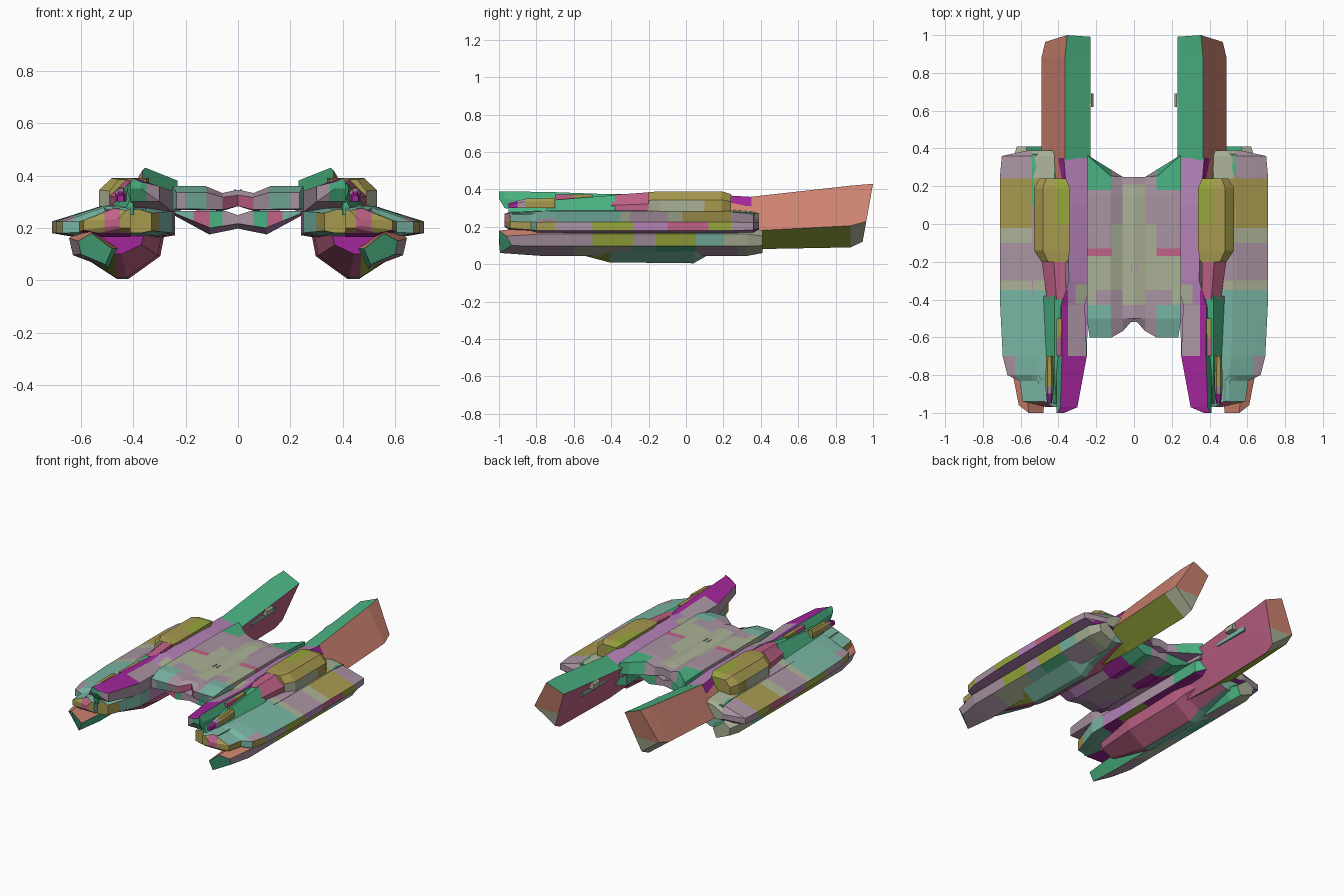
import bpy, bmesh
from mathutils import Vector

if "Cube" in bpy.data.objects:
    bpy.data.objects.remove(bpy.data.objects["Cube"])

# Palette
PALETTE = {
    "sage": (168, 175, 148), "mauve": (168, 146, 162), "mint": (120, 180, 162),
    "olive": (165, 152, 80), "magenta": (160, 42, 152), "purple": (178, 128, 182),
    "green": (75, 175, 128), "salmon": (205, 130, 112), "rose": (190, 98, 134),
    "lime": (150, 165, 62)}
NAMES = list(PALETTE)
MATS = []
for name, rgb in PALETTE.items():
    m = bpy.data.materials.new(name)
    m.use_nodes = True
    col = [(c / 255) ** 2.2 for c in rgb] + [1]
    m.diffuse_color = col
    m.node_tree.nodes["Principled BSDF"].inputs["Base Color"].default_value = col
    MATS.append(m)


def loft(name, profile, stations, rule, ycuts=(), xcuts=(), zcuts=(), warp=None):
    """Sweep a unit profile through boxes (y, x0, x1, z0, z1), colour it, mirror it."""
    bm = bmesh.new()
    rings = [[bm.verts.new((x0 + u * (x1 - x0), y, z0 + v * (z1 - z0))) for u, v in profile]
             for y, x0, x1, z0, z1 in stations]
    n = len(profile)
    for a, b in zip(rings, rings[1:]):
        for i in range(n):
            j = (i + 1) % n
            bm.faces.new((a[i], a[j], b[j], b[i]))
    bm.faces.new(rings[0])
    bm.faces.new(rings[-1])
    if warp:
        for v in bm.verts:
            v.co.y = warp(v.co)
    bmesh.ops.recalc_face_normals(bm, faces=bm.faces)
    inner = [f for f in bm.faces if all(abs(v.co.x) < 1e-5 for v in f.verts)]
    bmesh.ops.delete(bm, geom=inner, context="FACES")
    for axis, cuts in zip(((1, 0, 0), (0, 1, 0), (0, 0, 1)), (xcuts, ycuts, zcuts)):
        for c in cuts:
            bmesh.ops.bisect_plane(bm, geom=bm.verts[:] + bm.edges[:] + bm.faces[:],
                                   plane_co=Vector(axis) * c, plane_no=axis)
    bm.normal_update()
    for f in bm.faces:
        colour = rule if isinstance(rule, str) else rule(f.calc_center_median(), f.normal)
        f.material_index = NAMES.index(colour)
    me = bpy.data.meshes.new(name)
    bm.to_mesh(me)
    bm.free()
    for m in MATS:
        me.materials.append(m)
    ob = bpy.data.objects.new(name, me)
    bpy.context.collection.objects.link(ob)
    ob.modifiers.new("mirror", "MIRROR").use_clip = True


def band(value, steps, last):
    """Pick a colour by the first limit the value falls under."""
    return next((c for limit, c in steps if value < limit), last)


BOX = [(0, 0), (0, 1), (1, 1), (1, 0)]
CHAMFER = [(0, 0), (0, .7), (.25, 1), (.75, 1), (1, .7), (1, 0)]


# Rear booms: kite section with a raked end
def boom_rule(c, n):
    if n.y > .7:
        return "salmon" if c.z > .22 else "sage"
    if n.x < -.5:
        return "rose"
    if n.z < -.3:
        return "lime" if c.y < .9 else "sage"
    return "salmon" if n.x > .3 else "green"


loft("rear_boom", [(0, .84), (.52, 1), (1, .35), (.4, 0)],
     [(-.5, .28, .46, .12, .3), (.34, .23, .49, .08, .36),
      (.88, .23, .49, .09, .42), (1, .23, .47, .12, .43)], boom_rule, zcuts=(.22,),
     warp=lambda co: co.y - (.43 - co.z) * .18 if co.y > .95 else co.y)
loft("boom_inner_rail", BOX, [(.5, .25, .29, .27, .3), (.76, .25, .29, .27, .3)], "mint")
loft("boom_inner_knob", CHAMFER, [(.62, .215, .26, .3, .345), (.69, .215, .26, .3, .345)], "sage")


# Upper spine running forward from each boom
def spine_rule(c, n):
    if n.y < -.4:
        return "mauve" if c.x < .35 else "green"
    if n.z > .5:
        if c.y < -.7 or (c.y < -.35 and c.x > .35) or (c.y > .2 and c.x > .37):
            return "magenta"
        return band(c.y, [(-.42, "mauve"), (-.32, "sage" if c.x < .31 else "purple")], "purple")
    return band(c.y, [(-.35, "green"), (.1, "mauve")], "magenta") if n.x > 0 else "mauve"


loft("upper_spine", [(0, 0), (0, .65), (.82, 1), (1, .55), (1, 0)],
     [(-1, .37, .41, .35, .39), (-.97, .30, .41, .3, .39), (-.7, .25, .41, .26, .385),
      (-.43, .26, .41, .25, .375), (-.3, .23, .37, .25, .375), (.1, .22, .38, .25, .375),
      (.35, .24, .40, .25, .36)], spine_rule, ycuts=(-.42, -.35, -.32, .2),
     xcuts=(.31, .35, .37))

# Shoulder block, its neck and the weapon housing
loft("shoulder_block", [(0, 0), (0, 1), (.75, 1), (1, .65), (1, 0)],
     [(-.2, .35, .49, .26, .385), (-.14, .34, .53, .26, .39), (.19, .34, .53, .26, .39),
      (.24, .36, .5, .26, .375)],
     lambda c, n: "lime" if c.x < .42 and c.y > 0
     else "sage" if n.x > .8 and c.y < .1 else "olive", xcuts=(.42,), ycuts=(0, .1))
loft("shoulder_neck", [(0, 0), (0, 1), (.5, 1), (1, .5), (1, 0)],
     [(-.4, .36, .46, .26, .37), (-.19, .36, .49, .26, .385)], "rose")
loft("weapon_housing", [(0, 0), (0, 1), (.4, 1), (1, .3), (1, 0)],
     [(-.95, .4, .43, .25, .31), (-.75, .39, .47, .25, .34), (-.38, .38, .48, .25, .37)],
     "green")
loft("housing_plate", BOX, [(-.7, .38, .41, .34, .374), (-.5, .38, .41, .34, .374)],
     lambda c, n: "rose" if c.y < -.6 else "olive", ycuts=(-.6,))
loft("weapon_barrel", CHAMFER,
     [(-.95, .435, .46, .3, .325), (-.86, .425, .47, .3, .35), (-.7, .43, .465, .3, .355)],
     lambda c, n: band(c.y, [(-.9, "magenta"), (-.85, "mauve")], "olive"), ycuts=(-.9,))


# Nacelle body
def body_rule(c, n):
    if n.y < -.5 or (n.x < -.3 and c.y < -.7):
        return band(c.x, [(.3, "mint"), (.45, "olive")], "rose")
    if n.z < -.5:
        return band(c.y, [(-.6, "mint"), (-.45, "magenta"), (-.2, "lime")], "magenta")
    return band(c.y, [(-.6, "mint"), (-.3, "purple"), (.1, "mauve")], "green")


loft("nacelle_body", [(0, .1), (0, .85), (.25, 1), (1, 1), (1, 0), (.25, 0)],
     [(-.93, .33, .5, .18, .27), (-.7, .25, .52, .17, .28), (-.3, .24, .54, .16, .28),
      (.3, .24, .54, .16, .28), (.37, .3, .54, .18, .27)], body_rule,
     ycuts=(-.6, -.45, -.2, .1), xcuts=(.3, .45))


# Outer wings
def wing_rule(c, n):
    if n.y < -.3 and n.z < .7:
        return band(c.x, [(.45, "olive"), (.51, "rose"), (.6, "olive")], "mint")
    if n.z < -.4:
        return "magenta" if c.x < .6 else "purple"
    if n.x > .8:
        return band(c.y, [(-.72, "olive"), (-.5, "mauve"), (-.28, "lime"), (-.1, "purple"),
                          (.12, "rose"), (.24, "lime")], "mauve")
    if c.y < -.7 and c.x > .63:
        return "mauve"
    return band(c.y, [(-.35, "mint"), (-.3, "sage"), (-.1, "mauve"), (-.02, "sage"),
                      (.24, "olive")], "mauve" if c.x > .54 else "sage")


loft("outer_wing", [(0, 0), (0, 1), (.35, .95), (1, .48), (1, .12), (.7, 0)],
     [(-.97, .41, .46, .2, .27), (-.94, .41, .59, .18, .28), (-.83, .41, .605, .17, .285),
      (-.8, .41, .67, .165, .288), (-.7, .42, .695, .165, .29), (-.4, .42, .71, .165, .29),
      (.25, .42, .71, .165, .29), (.36, .42, .70, .17, .28), (.39, .43, .56, .18, .27)],
     wing_rule, ycuts=(-.5, -.35, -.3, -.28, -.1, -.02, .12, .24), xcuts=(.45, .51, .54, .63))


# Slanted lower hull slab with a wedge nose swept back on its outer side
def slab_rule(c, n):
    if n.y < -.4:
        return "green"
    if n.z > .3 and c.y < -.75:
        return "salmon"
    if n.y > .6:
        return "sage"
    if n.x < -.3:
        return "green"
    if n.z < -.3:
        return band(c.y, [(-.6, "mauve"), (-.3, "sage"), (-.15, "mint"), (.05, "green"),
                          (.28, "mauve")], "sage")
    return band(c.y, [(-.5, "mauve"), (-.28, "lime"), (-.17, "mauve"), (.05, "lime"),
                      (.2, "mint")], "sage")


def nose_warp(co):
    outward = (co.x - .5) * .8 - (co.z - .06) * .6
    return co.y + 1.2 * max(0, outward) if co.y < -.99 else co.y


loft("lower_hull", [(0, .5), (.2, 0), (.92, .33), (1, .75), (.6, 1)],
     [(-1, .48, .61, .06, .18), (-.78, .46, .645, .045, .2),
      (.33, .46, .645, .045, .2), (.41, .49, .62, .06, .18)], slab_rule,
     ycuts=(-.75, -.6, -.5, -.3, -.28, -.16, .05, .2, .28), warp=nose_warp)


# Belly keel
def keel_rule(c, n):
    if n.y < -.7:
        return "magenta"
    if n.x < .1 and (n.x < -.2 or c.y < -.41):
        return "rose"
    return "lime" if c.y < -.41 else "mint"


loft("belly_keel", [(0, 1), (.05, .5), (.42, 0), (.55, 0), (1, .55), (1, 1)],
     [(-.75, .36, .56, .1, .17), (-.41, .29, .61, .01, .18), (.04, .28, .61, .005, .18),
      (.12, .29, .61, .05, .18), (.36, .33, .58, .1, .18)], keel_rule)


# Central fuselage: upper and lower shells with a gap between
def shell_warp(co):
    if co.y < -.58:
        return -.5 - min(.1, co.x * 1.15)
    if co.y > .26:
        return .25 + max(0, co.x - .12) * .9
    return co.y


def shell_rule(c, n):
    if n.z < -.4:
        return "purple"
    if n.y < -.5:
        return band(c.x, [(.06, "rose"), (.12, "mauve"), (.2, "mint")], "mauve")
    if c.y < -.43:
        return "mint" if c.x > .12 else "mauve"
    if c.x > .12 and c.y > .18:
        return "green"
    if c.x > .12 and -.17 < c.y < -.13:
        return "rose"
    if -.35 < c.y < -.17 or (c.x < .12 and -.36 < c.y < 0) or (c.x < .06 and c.y < .21):
        return "sage"
    return "sage" if c.x > .2 and c.y < -.35 else "mauve"


loft("upper_fuselage",
     [(0, .85), (.24, .72), (.5, 1), (1, 1), (1, .05), (.24, 0), (0, .2)],
     [(-.6, 0, .235, .27, .335), (-.5, 0, .25, .265, .36), (.15, 0, .25, .265, .36),
      (.3, 0, .25, .27, .35)], shell_rule,
     ycuts=(-.43, -.35, -.17, -.13, 0, .18, .21), xcuts=(.06, .12, .2), warp=shell_warp)


def lower_rule(c, n):
    if n.y < -.4:
        return band(c.x, [(.06, "mauve"), (.11, "green"), (.17, "rose")], "mint")
    if c.x < .06:
        return "mauve"
    return band(c.y, [(-.3, "purple"), (-.1, "mauve"), (.1, "magenta")], "green")


loft("lower_fuselage", [(0, .75), (.2, 1), (1, 1), (1, .85), (.44, 0), (0, .25)],
     [(-.52, 0, .24, .2, .265), (-.42, 0, .25, .175, .265), (.1, 0, .25, .175, .265),
      (.24, 0, .25, .195, .265)], lower_rule, ycuts=(-.3, -.1), xcuts=(.06, .11, .17))

# Small dorsal vents
loft("dorsal_vent", BOX, [(-.25, .008, .016, .33, .346), (-.21, .008, .016, .33, .346)], "mauve")
